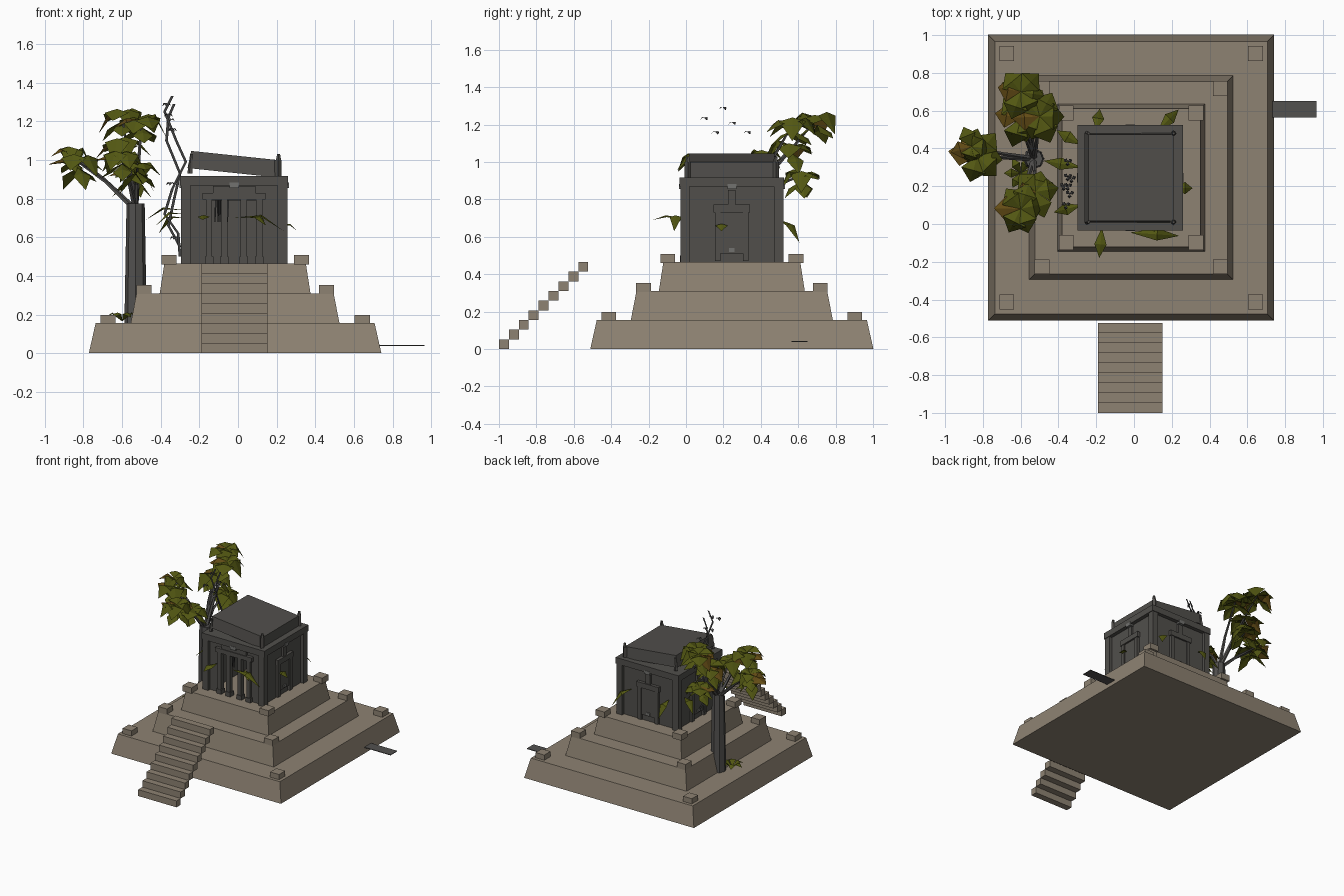
import bpy, bmesh, math, random
from mathutils import Vector, Matrix

if "Cube" in bpy.data.objects:
    bpy.data.objects.remove(bpy.data.objects["Cube"])

random.seed(4)
CX, CY = -0.02, 0.245


def material(name, rgb):
    m = bpy.data.materials.new(name)
    m.diffuse_color = (*rgb, 1)
    m.use_nodes = True
    m.node_tree.nodes["Principled BSDF"].inputs["Base Color"].default_value = m.diffuse_color
    return m


SAND = material("sand stone", (0.27, 0.225, 0.17))
DARK = material("dark stone", (0.082, 0.078, 0.071))
GREY = material("light grey stone", (0.17, 0.17, 0.16))
BARK = material("grey bark", (0.085, 0.082, 0.078))
LEAF = material("olive leaf", (0.085, 0.095, 0.006))
DRY = material("brown leaf", (0.13, 0.075, 0.008))
DEAD = material("dead vine", (0.05, 0.05, 0.05))


def finish(name, bm, *mats):
    me = bpy.data.meshes.new(name)
    bm.to_mesh(me)
    bm.free()
    ob = bpy.data.objects.new(name, me)
    bpy.context.collection.objects.link(ob)
    for m in mats:
        me.materials.append(m)
    return ob


def box(bm, x0, x1, y0, y1, z0, z1, mat=Matrix(), index=0):
    m = mat @ Matrix.Translation(((x0 + x1) / 2, (y0 + y1) / 2, (z0 + z1) / 2))
    r = bmesh.ops.create_cube(bm, size=1, matrix=m @ Matrix.Diagonal((x1 - x0, y1 - y0, z1 - z0, 1)))
    for v in r["verts"]:
        for f in v.link_faces:
            f.material_index = index


def rod(bm, a, b, r0, r1, sides=6):
    a, b = Vector(a), Vector(b)
    d = b - a
    m = Matrix.Translation((a + b) / 2) @ d.to_track_quat("Z", "Y").to_matrix().to_4x4()
    bmesh.ops.create_cone(bm, cap_ends=True, segments=sides, radius1=r0, radius2=r1, depth=d.length, matrix=m)


def leaf(bm, base, angle, length, width, rise, droop, index=0):
    # folded leaf: rises to its middle, then droops to the tip
    base = Vector(base)
    out = Vector((math.cos(angle), math.sin(angle), 0))
    side = Vector((-out.y, out.x, 0)) * width / 2
    up = Vector((0, 0, 1))
    mid = base + out * length * 0.55 + up * rise
    fold = up * width * 0.15
    pts = [base, mid, mid + side - fold, mid - side - fold, base + out * length - up * droop]
    b, m, l, r, t = [bm.verts.new(p) for p in pts]
    for tri in ((b, m, l), (b, r, m), (m, t, l), (m, r, t)):
        bm.faces.new(tri).material_index = index


# stepped pyramid with corner blocks
bm = bmesh.new()
blocks = bmesh.new()
for i, (low, top, off) in enumerate(((0.757, 0.722, 0.658), (0.54, 0.51, 0.472), (0.39, 0.366, 0.343))):
    z = 0.155 * i
    bmesh.ops.create_cone(bm, cap_ends=True, segments=4, radius1=low * 2 ** 0.5, radius2=top * 2 ** 0.5, depth=0.155,
                          matrix=Matrix.Translation((-0.015, CY, z + 0.0775)) @ Matrix.Rotation(math.pi / 4, 4, "Z"))
    for sx in (-1, 1):
        for sy in (-1, 1):
            x, y = -0.015 + sx * off, CY + sy * off
            box(blocks, x - 0.039, x + 0.039, y - 0.039, y + 0.039, z + 0.15, z + 0.197)
finish("stepped_pyramid", bm, SAND)
finish("corner_blocks", blocks, SAND)

# front staircase of nine separate treads
bm = bmesh.new()
for i in range(9):
    y, z = -1 + i * 0.053, i * 0.0517
    box(bm, -0.19, 0.152, y, y + 0.053, z, z + 0.0517)
finish("staircase", bm, SAND)

# temple: walls, corner posts and cornice
bm = bmesh.new()
relief = bmesh.new()
for k in range(4):
    m = Matrix.Translation((CX, CY, 0)) @ Matrix.Rotation(k * math.pi / 2, 4, "Z")
    if k == 0:
        for s in (-1, 1):
            box(bm, s * 0.19 - 0.06, s * 0.19 + 0.06, -0.25, -0.21, 0.46, 0.87, m)
        box(bm, -0.15, 0.15, -0.25, -0.21, 0.79, 0.87, m)
    else:
        box(bm, -0.25, 0.25, -0.25, -0.21, 0.46, 0.87, m)
    box(bm, -0.275, -0.225, -0.275, -0.225, 0.46, 0.87, m)
    # door relief: lintel, keystone, jambs and small carved stones
    if k == 0:
        box(relief, -0.163, 0.163, -0.275, -0.23, 0.795, 0.83, m)
        box(relief, -0.11, 0.11, -0.27, -0.23, 0.83, 0.865, m)
        for x in (-0.13, -0.05, 0.05, 0.13):
            box(relief, x - 0.016, x + 0.016, -0.272, -0.235, 0.46, 0.80, m)
            box(relief, x - 0.022, x + 0.022, -0.276, -0.23, 0.46, 0.50, m)
    else:
        box(relief, -0.098, 0.098, -0.275, -0.24, 0.73, 0.772, m)
        box(relief, -0.075, 0.075, -0.262, -0.24, 0.51, 0.73, m)
        box(relief, -0.02, 0.02, -0.268, -0.24, 0.772, 0.85, m)
        for s in (-1, 1):
            box(relief, s * 0.075 - 0.015, s * 0.075 + 0.015, -0.27, -0.24, 0.47, 0.73, m)
        box(relief, -0.015, 0.015, -0.27, -0.24, 0.52, 0.54, m, 1)
    box(relief, -0.024, 0.024, -0.283, -0.24, 0.855, 0.882, m, 1)
box(bm, CX - 0.28, CX + 0.28, CY - 0.28, CY + 0.28, 0.868, 0.918)
finish("temple_walls", bm, DARK)
finish("door_reliefs", relief, DARK, GREY)

# tilted roof slab with corner knobs
bm = bmesh.new()
tilt = Matrix.Translation((CX, CY, 0.978)) @ Matrix.Rotation(math.radians(6), 4, "Y")
bmesh.ops.create_cone(bm, cap_ends=True, segments=4, radius1=0.238 * 2 ** 0.5, radius2=0.228 * 2 ** 0.5, depth=0.09,
                      matrix=tilt @ Matrix.Rotation(math.pi / 4, 4, "Z"))
for y in (CY - 0.235, CY + 0.235):
    rod(bm, (0.208, y, 0.91), (0.208, y, 1.0), 0.018, 0.018, 4)
    rod(bm, (0.21, y, 1.0), (0.21, y, 1.03), 0.014, 0.008, 5)
    rod(bm, (-0.248, y, 0.93), (-0.24, y, 1.03), 0.014, 0.008, 5)
finish("roof_slab", bm, DARK)

# thin plank lying out of the right side
bm = bmesh.new()
box(bm, 0.70, 0.965, 0.565, 0.65, 0.038, 0.043)
finish("side_plank", bm, BARK)

# tree trunk and branches
bm = bmesh.new()
rod(bm, (-0.53, 0.345, 0.15), (-0.53, 0.345, 0.775), 0.058, 0.047, 8)
clusters = ((-0.60, 0.70, 1.23, 0.14), (-0.50, 0.57, 1.20, 0.15), (-0.60, 0.56, 1.08, 0.14),
            (-0.55, 0.62, 0.93, 0.13), (-0.83, 0.36, 0.99, 0.14), (-0.86, 0.41, 1.03, 0.10),
            (-0.60, 0.08, 1.01, 0.14), (-0.52, 0.17, 0.97, 0.13))
for x, y, z, r in clusters:
    fork = (-0.53 + (x + 0.53) * 0.5, 0.345 + (y - 0.345) * 0.4, 0.80 + (z - 0.78) * 0.4)
    rod(bm, (-0.53, 0.345, 0.74), fork, 0.016, 0.010, 5)
    rod(bm, fork, (x, y, z), 0.010, 0.005, 5)
finish("tree_trunk", bm, BARK)

# tree crown of drooping leaves
bm = bmesh.new()
for x, y, z, r in clusters:
    for i in range(6):
        a = i * math.tau / 6 + random.uniform(-0.3, 0.3)
        leaf(bm, (x, y, z + 0.01), a, r * random.uniform(0.85, 1.15), r * 0.95, random.uniform(0, 0.03),
             random.uniform(0.02, 0.11), 1 if i == 3 else 0)
    for i in range(3):
        leaf(bm, (x, y, z - 0.03), i * 2.1 + random.random(), r * 0.8, r * 0.7, -0.03, random.uniform(0.07, 0.12))
finish("tree_leaves", bm, LEAF, DRY)

# fern at the foot of the tree and large leaves growing from the temple walls
bm = bmesh.new()
for i in range(6):
    leaf(bm, (-0.60, 0.27, 0.165), i * 1.05, 0.09, 0.05, 0.045, -0.02)
rad = math.radians
for x, y, z, a, length, rise, droop in (
        (-0.17, -0.02, 0.70, -95, 0.16, 0.015, 0.01), (-0.02, -0.045, 0.70, -4, 0.26, 0.015, 0.07),
        (0.06, 0.0, 0.70, -40, 0.11, 0.01, 0.04), (-0.20, 0.50, 0.69, 80, 0.11, -0.02, 0.12),
        (0.13, 0.50, 0.69, 45, 0.15, -0.02, 0.12), (0.22, 0.19, 0.66, 0, 0.09, 0.01, 0.03),
        (-0.28, 0.30, 0.74, 170, 0.20, 0.015, 0.05), (-0.28, 0.10, 0.72, 195, 0.15, 0.01, 0.06),
        (-0.28, 0.42, 0.70, 150, 0.15, 0.01, 0.08)):
    leaf(bm, (x, y, z), rad(a), length, 0.065, rise, droop)
finish("wall_leaves", bm, LEAF)

# dead vines: flat ribbons climbing the left wall, with small withered leaves
bm = bmesh.new()


def ribbon(points, y, w=0.007):
    rows = [[bm.verts.new((x + s * w, y, z)) for s in (-1, 1)] for x, z in points]
    for p, q in zip(rows, rows[1:]):
        bm.faces.new((p[0], p[1], q[1], q[0]))


ribbon(((-0.30, 0.50), (-0.31, 0.62), (-0.38, 0.72), (-0.34, 0.85), (-0.27, 0.99), (-0.32, 1.10), (-0.38, 1.25),
        (-0.34, 1.33)), 0.20)
ribbon(((-0.30, 0.55), (-0.36, 0.66), (-0.33, 0.80), (-0.30, 0.93), (-0.37, 1.10), (-0.36, 1.22), (-0.33, 1.29)), 0.25)
for x, y, z in ((-0.37, 0.2, 1.29), (-0.36, 0.1, 1.235), (-0.34, 0.16, 1.16), (-0.35, 0.25, 1.21),
                (-0.35, 0.33, 1.16), (-0.35, 0.2, 0.88), (-0.33, 0.24, 0.6)):
    for a in (0.4, 2.6, 4.6):
        leaf(bm, (x, y, z), a, 0.025, 0.022, 0.005, 0.012)
finish("dead_vines", bm, DEAD)

# vine bundle hanging in the doorway
bm = bmesh.new()
for i in range(7):
    x = -0.115 + i * 0.011
    rod(bm, (x, 0.03, 0.80), (x + random.uniform(-0.01, 0.01), 0.025, 0.68), 0.006, 0.003, 4)
finish("hanging_roots", bm, DEAD)
